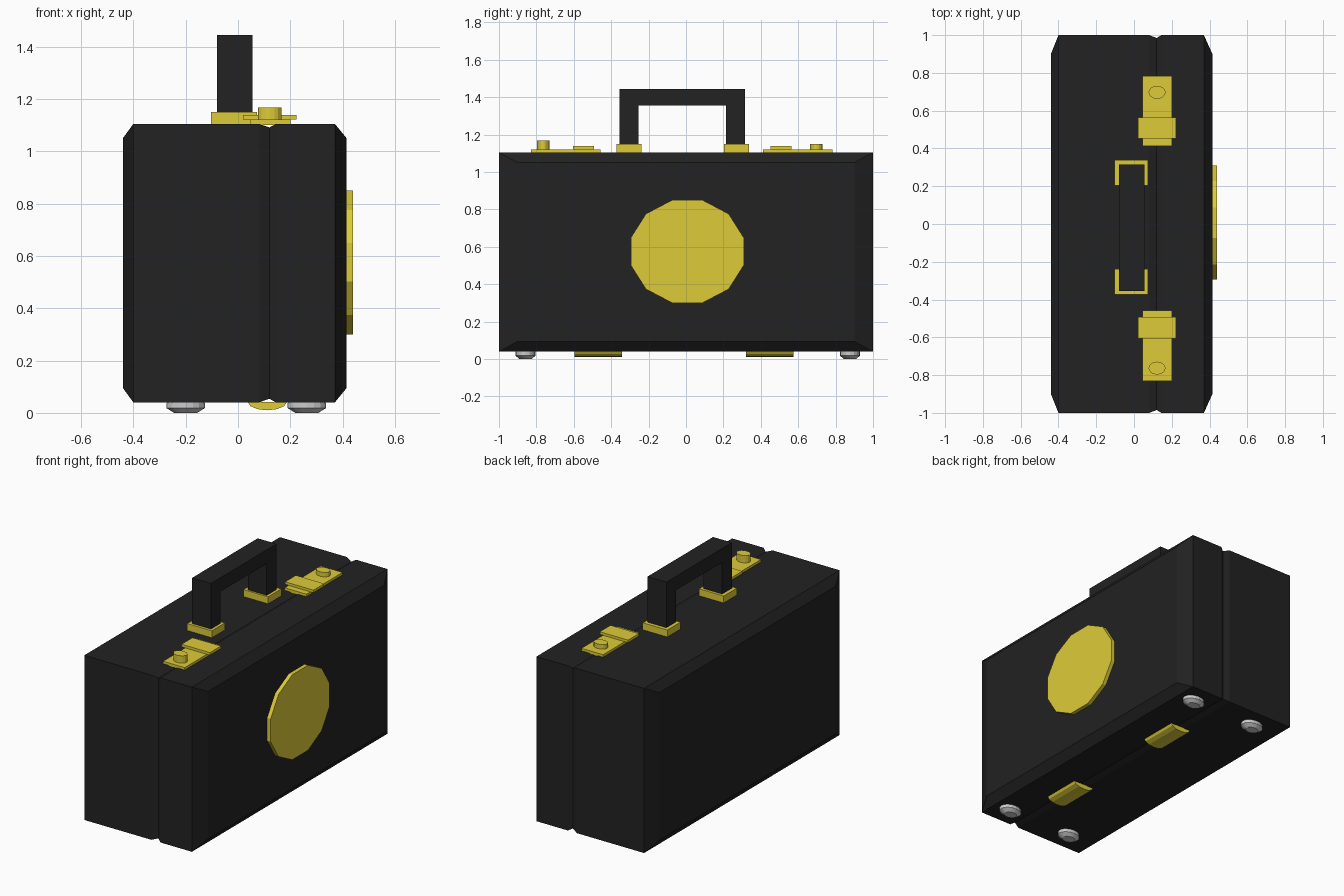
import bpy, bmesh
from math import sin, cos, pi, radians

if "Cube" in bpy.data.objects:
    bpy.data.objects.remove(bpy.data.objects["Cube"])


def material(name, color):
    m = bpy.data.materials.new(name)
    m.diffuse_color = color
    m.use_nodes = True
    m.node_tree.nodes["Principled BSDF"].inputs["Base Color"].default_value = m.diffuse_color
    return m


BLACK = material("black_leather", (0.016, 0.016, 0.016, 1))
BRASS = material("brass", (0.72, 0.60, 0.04, 1))


def loft(name, rings, mat=None):
    """Skin a list of equal-length point rings and cap both ends."""
    bm = bmesh.new()
    vs = [[bm.verts.new(p) for p in ring] for ring in rings]
    n = len(rings[0])
    for a, b in zip(vs, vs[1:]):
        for i in range(n):
            j = (i + 1) % n
            bm.faces.new((a[i], a[j], b[j], b[i]))
    bm.faces.new(vs[0])
    bm.faces.new(vs[-1])
    bmesh.ops.recalc_face_normals(bm, faces=bm.faces)
    me = bpy.data.meshes.new(name)
    bm.to_mesh(me)
    bm.free()
    ob = bpy.data.objects.new(name, me)
    bpy.context.collection.objects.link(ob)
    if mat:
        me.materials.append(mat)
    return ob


def box(name, x0, x1, y0, y1, z0, z1, mat):
    return loft(name, [[(x0, y0, z), (x1, y0, z), (x1, y1, z), (x0, y1, z)]
                       for z in (z0, z1)], mat)


def ellipse(n, ra, rb, start=0.0):
    return [(ra * cos(start + 2 * pi * i / n), rb * sin(start + 2 * pi * i / n))
            for i in range(n)]


# Case body: rectangles along x with bevelled faces and a lid groove
stations = [(-0.44, 0.90, 0.055), (-0.40, 1.0, 0), (0.08, 1.0, 0),
            (0.12, 0.985, 0.014), (0.145, 1.0, 0), (0.37, 1.0, 0),
            (0.415, 0.90, 0.055)]
loft("case", [[(x, -w, 0.04 + d), (x, w, 0.04 + d),
               (x, w, 1.105 - d), (x, -w, 1.105 - d)]
              for x, w, d in stations], BLACK)

# Round twelve-sided plate on the lid
k = 1 / cos(pi / 12)
plate = ellipse(12, 0.302 * k, 0.275 * k, pi / 12)
loft("lid_plate", [[(x, 0.007 + a, 0.575 + b) for a, b in plate]
                   for x in (0.41, 0.44)], BRASS)

# Handle: squared arch with a brass socket at each end
arch = [(-0.355, 1.10), (-0.355, 1.445), (0.315, 1.445), (0.315, 1.10),
        (0.215, 1.10), (0.215, 1.355), (-0.255, 1.355), (-0.255, 1.10)]
loft("handle", [[(x, y, z) for y, z in arch] for x in (-0.08, 0.055)], BLACK)
for side, y0, y1 in (("front", -0.372, -0.238), ("back", 0.203, 0.338)):
    box("handle_socket_" + side, -0.103, 0.073, y0, y1, 1.10, 1.15, BRASS)

# Latches: base plate, cross strap and push button
for side, base, strap, by, top in (
        ("front", (-0.83, -0.457), (-0.605, -0.493), -0.763, 1.168),
        ("back", (0.413, 0.783), (0.453, 0.563), 0.697, 1.15)):
    box("latch_base_" + side, 0.045, 0.2, *base, 1.10, 1.121, BRASS)
    box("latch_strap_" + side, 0.02, 0.223, *strap, 1.121, 1.138, BRASS)
    loft("latch_button_" + side, [[(0.122 + a, by + b, z)
         for a, b in ellipse(16, 0.045, 0.034)] for z in (1.115, top)], BRASS)

# Hinge barrels under the case
arc = [(0.112 + 0.075 * cos(pi + pi * i / 6), 0.042 + 0.032 * sin(pi + pi * i / 6))
       for i in range(7)]
for side, y0, y1 in (("front", -0.595, -0.343), ("back", 0.32, 0.575)):
    loft("hinge_" + side, [[(x, y, z) for x, z in arc] for y in (y0, y1)], BRASS)

# Four rounded feet
for side, fy in (("front", -0.858), ("back", 0.877)):
    for end, fx in (("left", -0.2), ("right", 0.263)):
        loft(f"foot_{side}_{end}", [[(fx + a * s, fy + b * s, z)
             for a, b in ellipse(16, 0.073, 0.054)]
             for s, z in ((0.93, 0.045), (1, 0.037), (1, 0.018), (0.6, 0.0))])
